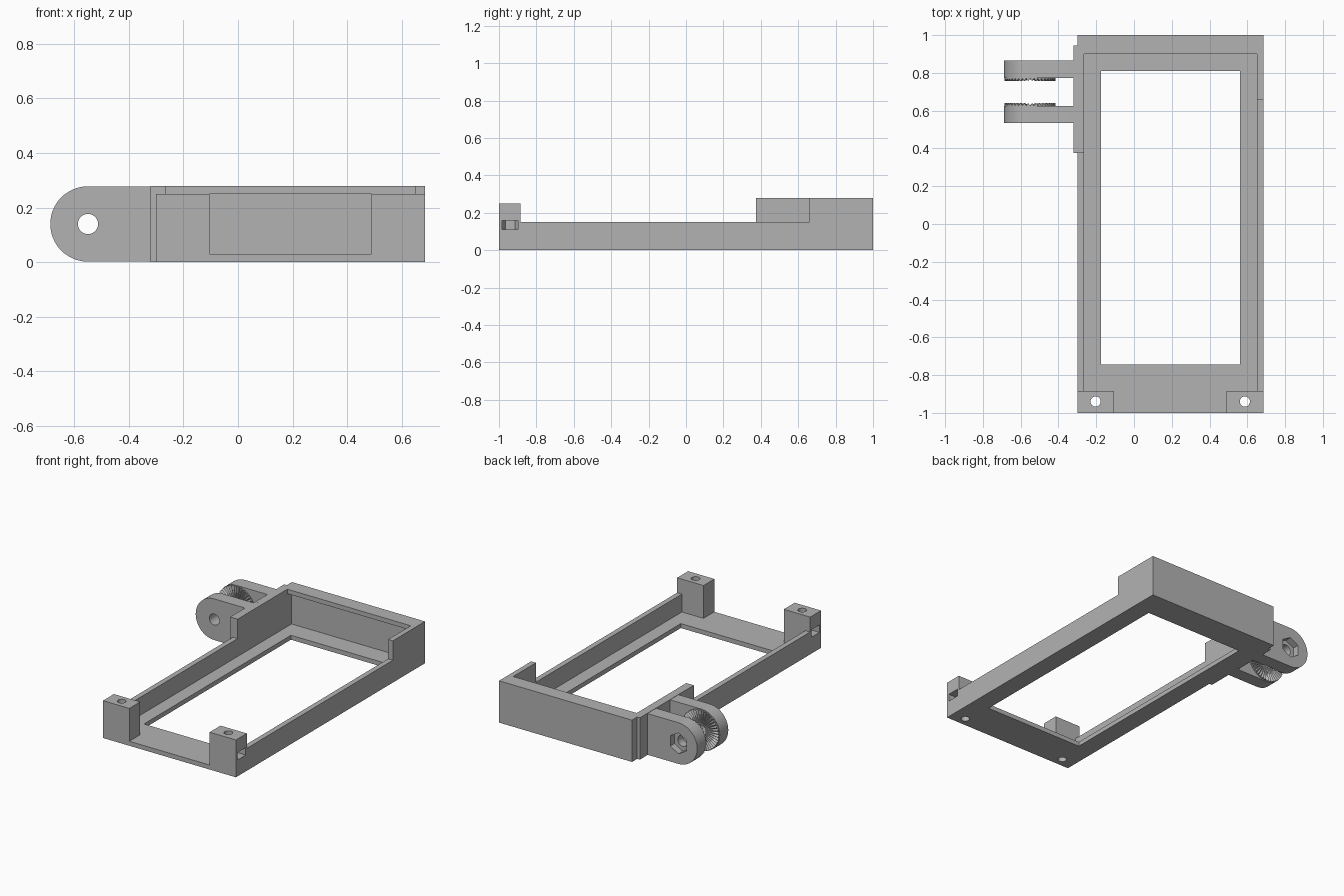
import bpy, bmesh, math
from mathutils import Matrix, Vector

if "Cube" in bpy.data.objects:
    bpy.data.objects.remove(bpy.data.objects["Cube"], do_unlink=True)

grey = bpy.data.materials.new("plain grey")
grey.use_nodes = True
colour = (0.45, 0.45, 0.45, 1)
grey.diffuse_color = colour
grey.node_tree.nodes["Principled BSDF"].inputs["Base Color"].default_value = colour


def finish(name, bm):
    bmesh.ops.recalc_face_normals(bm, faces=bm.faces)
    mesh = bpy.data.meshes.new(name)
    bm.to_mesh(mesh)
    bm.free()
    mesh.materials.append(grey)
    ob = bpy.data.objects.new(name, mesh)
    bpy.context.collection.objects.link(ob)
    return ob


def box(name, x, y, z):
    bm = bmesh.new()
    lo, hi = Vector((x[0], y[0], z[0])), Vector((x[1], y[1], z[1]))
    bmesh.ops.create_cube(bm, size=1, matrix=Matrix.Translation((lo + hi) / 2)
                          @ Matrix.Diagonal((*(hi - lo), 1)))
    return finish(name, bm)


def rod(name, centre, radius, depth, axis="Z", sides=32):
    bm = bmesh.new()
    turn = Matrix.Rotation(math.pi / 2, 4, "X")
    if axis == "Y":
        turn = turn @ Matrix.Rotation(math.pi / 2 if sides > 6 else 0, 4, "Z")
    else:
        turn = Matrix.Identity(4)
    bmesh.ops.create_cone(bm, cap_ends=True, segments=sides, radius1=radius,
                          radius2=radius, depth=depth,
                          matrix=Matrix.Translation(centre) @ turn
                          @ Matrix.Rotation(math.pi / 6 if axis == "Y" and sides == 6 else 0, 4, "Z")
                          @ Matrix.Rotation(math.pi / 2 if axis == "Y" and sides == 6 else 0, 4, "Z"))
    return finish(name, bm)


def carve(target, cutters):
    for cutter in cutters:
        cutter.hide_render = True
        mod = target.modifiers.new("cut", "BOOLEAN")
        mod.operation, mod.solver, mod.object = "DIFFERENCE", "EXACT", cutter
        bpy.context.view_layer.objects.active = target
        bpy.ops.object.modifier_apply(modifier=mod.name)
        bpy.data.objects.remove(cutter, do_unlink=True)


def smooth(ob):
    bpy.ops.object.select_all(action="DESELECT")
    ob.select_set(True)
    bpy.context.view_layer.objects.active = ob
    bpy.ops.object.shade_smooth_by_angle(angle=math.radians(30))


# Tray: a block with its pocket, window, low sides and front opening cut away
LEFT, RIGHT, TOP = -0.30, 0.685, 0.28
tray = box("tray_frame", (LEFT, RIGHT), (-1, 1), (0, TOP))
cuts = [
    box("pocket", (-0.265, 0.65), (-0.885, 0.9), (0.03, 0.5)),
    box("under_lip", (-0.265, 0.65), (0.7, 0.945), (0.03, 0.25)),
    box("front_opening", (-0.105, 0.49), (-1.2, -0.8), (0.03, 0.5)),
    box("window", (-0.175, 0.56), (-0.745, 0.81), (-0.2, 0.2)),
    box("post_tops", (-0.5, 0.9), (-1.2, -0.8), (0.25, 0.5)),
    box("low_side_a", (-0.5, -0.2), (-0.885, 0.375), (0.15, 0.5)),
    box("low_side_b", (0.6, 0.9), (-0.885, 0.66), (0.15, 0.5)),
]
# Corner posts: screw holes and side slots for hexagonal nuts
for x, outside in ((-0.203, -0.5), (0.587, 0.9)):
    cuts.append(rod("screw_hole", (x, -0.94, 0.1), 0.027, 0.8))
    cuts.append(box("nut_slot", sorted((x, outside)), (-0.983, -0.897), (0.11, 0.16)))
    cuts.append(rod("nut_seat", (x, -0.94, 0.135), 0.0497, 0.05, sides=6))
carve(tray, cuts)
smooth(tray)

# Thickened plate that carries the hinge arms
box("hinge_plate", (-0.32, LEFT), (0.375, 0.945), (0, TOP))

# Hinge arms: rounded profile extruded along y
PX, PZ, R = -0.55, 0.14, 0.138


def arm(name, y0, y1):
    bm = bmesh.new()
    pts = [(-0.32, PZ + R), (-0.32, PZ - R)]
    for i in range(33):
        a = -math.pi / 2 - math.pi * i / 32
        pts.append((PX + R * math.cos(a), PZ + R * math.sin(a)))
    face = bm.faces.new([bm.verts.new((x, y0, z)) for x, z in pts])
    grown = bmesh.ops.extrude_face_region(bm, geom=[face])["geom"]
    bmesh.ops.translate(bm, vec=(0, y1 - y0, 0),
                        verts=[v for v in grown if isinstance(v, bmesh.types.BMVert)])
    ob = finish(name, bm)
    carve(ob, [rod("bolt_hole", (PX, (y0 + y1) / 2, PZ), 0.037, 0.4, "Y")])
    return ob


front_arm = arm("front_hinge_arm", 0.535, 0.625)
back_arm = arm("back_hinge_arm", 0.772, 0.865)
carve(back_arm, [rod("nut_recess", (PX, 0.865, PZ), 0.07, 0.09, "Y", 6)])
smooth(front_arm)
smooth(back_arm)


# Serrated rings on the facing sides of the arms
def teeth(name, y, direction, count=40):
    bm = bmesh.new()
    rings = []
    for i in range(count * 2):
        a = math.pi * i / count
        peak = 0.016 if i % 2 else 0.001
        rings.append([bm.verts.new((PX + r * math.cos(a), y + direction * h, PZ + r * math.sin(a)))
                      for r, h in ((0.037, 0), (0.037, 0.006), (0.135, peak), (0.135, 0))])
    for i, ring in enumerate(rings):
        nxt = rings[(i + 1) % len(rings)]
        for j in range(4):
            k = (j + 1) % 4
            bm.faces.new((ring[j], ring[k], nxt[k], nxt[j]))
    bmesh.ops.triangulate(bm, faces=bm.faces[:])
    return finish(name, bm)


teeth("front_serrated_ring", 0.625, 1)
teeth("back_serrated_ring", 0.772, -1)
